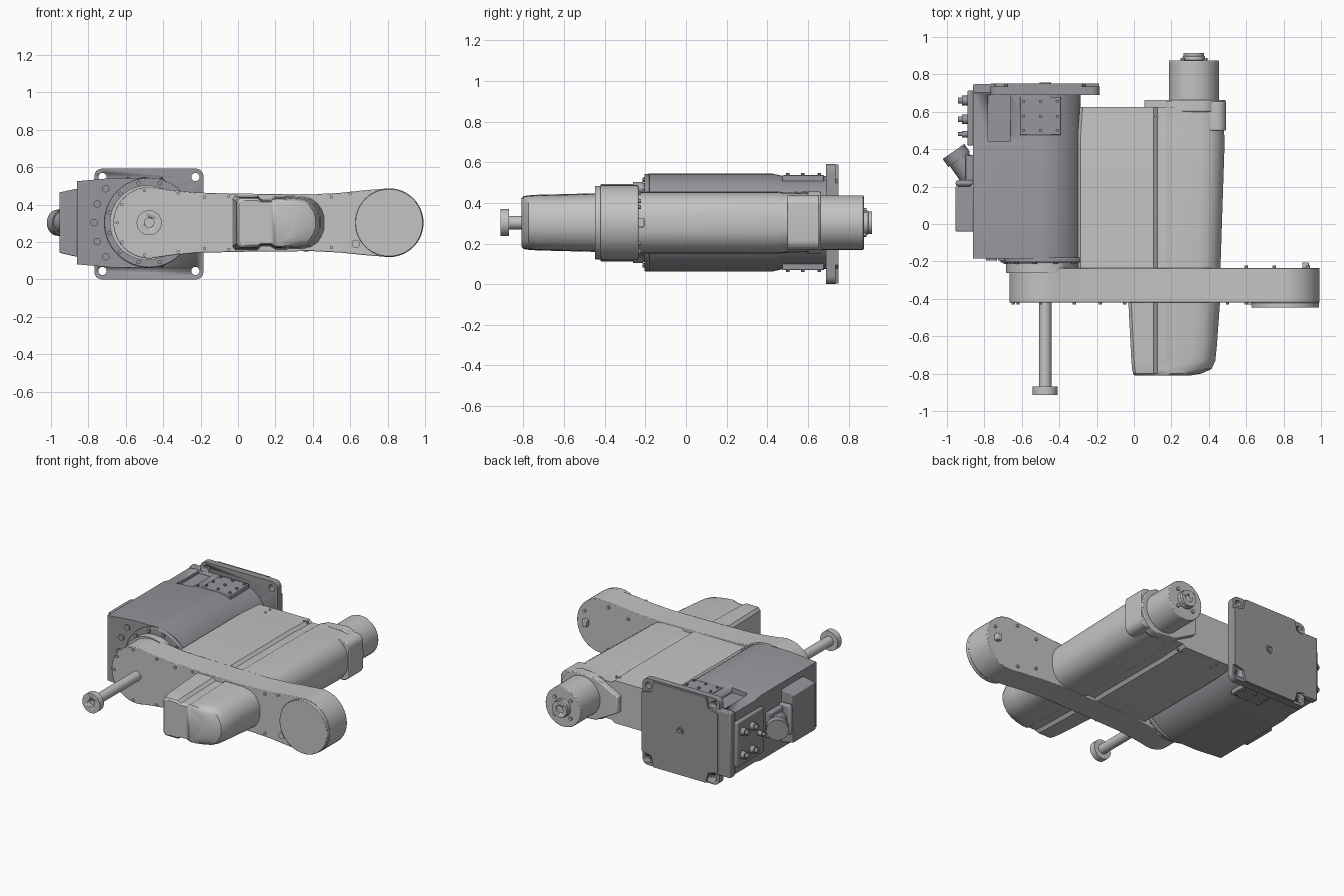
import bpy, bmesh, math
from mathutils import Vector

if bpy.data.objects.get("Cube"):
    bpy.data.objects.remove(bpy.data.objects["Cube"], do_unlink=True)


def material(name, rgb):
    m = bpy.data.materials.new(name)
    m.use_nodes = True
    m.diffuse_color = (*rgb, 1)
    m.node_tree.nodes["Principled BSDF"].inputs["Base Color"].default_value = (*rgb, 1)
    return m


LIGHT = material("light grey", (0.55, 0.55, 0.55))
DARK = material("dark grey", (0.31, 0.31, 0.335))
MID = 0.303          # height of the main axes
ROD_X = -0.475


def finish(name, bm, mat, bevel=0):
    bmesh.ops.recalc_face_normals(bm, faces=bm.faces)
    me = bpy.data.meshes.new(name)
    bm.to_mesh(me)
    bm.free()
    ob = bpy.data.objects.new(name, me)
    bpy.context.collection.objects.link(ob)
    me.materials.append(mat)
    if bevel:
        b = ob.modifiers.new("bevel", "BEVEL")
        b.width, b.segments, b.limit_method = bevel, 2, "ANGLE"
        b.angle_limit = math.radians(40)
    bpy.context.view_layer.objects.active = ob
    bpy.ops.object.select_all(action="DESELECT")
    ob.select_set(True)
    bpy.ops.object.shade_smooth_by_angle(angle=math.radians(32))
    return ob


def loft(name, sections, mat, bevel=0):
    """Skin a list of (y, xz outline) sections."""
    bm = bmesh.new()
    rings = [[bm.verts.new((x, y, z)) for x, z in pts] for y, pts in sections]
    n = len(rings[0])
    for a, b in zip(rings, rings[1:]):
        for i in range(n):
            j = (i + 1) % n
            bm.faces.new((a[i], a[j], b[j], b[i]))
    bm.faces.new(rings[0])
    bm.faces.new(rings[-1])
    return finish(name, bm, mat, bevel)


def prism(name, pts, y0, y1, mat, bevel=0):
    return loft(name, [(y0, pts), (y1, pts)], mat, bevel)


def arc(cx, cz, r, a0, a1, n=24):
    return [(cx + r * math.cos(math.radians(a0 + (a1 - a0) * i / n)),
             cz + r * math.sin(math.radians(a0 + (a1 - a0) * i / n))) for i in range(n + 1)]


def disc(name, x, z, r, y0, y1, mat, bevel=0, n=48):
    return prism(name, arc(x, z, r, 0, 360 - 360 / n, n - 1), y0, y1, mat, bevel)


def rounded(x0, x1, z0, z1, r):
    return (arc(x1 - r, z1 - r, r, 0, 90, 6) + arc(x0 + r, z1 - r, r, 90, 180, 6)
            + arc(x0 + r, z0 + r, r, 180, 270, 6) + arc(x1 - r, z0 + r, r, 270, 360, 6))


def box(name, x, y, z, mat, bevel=0):
    return prism(name, [(x[0], z[0]), (x[1], z[0]), (x[1], z[1]), (x[0], z[1])], *y, mat, bevel)


def rod(name, p, q, r, mat, n=20):
    """Cylinder between two points."""
    p, q = Vector(p), Vector(q)
    bm = bmesh.new()
    bmesh.ops.create_cone(bm, cap_ends=True, segments=n, radius1=r, radius2=r, depth=(q - p).length)
    turn = (q - p).to_track_quat("Z", "Y").to_matrix()
    bmesh.ops.rotate(bm, matrix=turn, verts=bm.verts)
    bmesh.ops.translate(bm, vec=(p + q) / 2, verts=bm.verts)
    return finish(name, bm, mat)


def drill(ob, cutters):
    for c in cutters:
        m = ob.modifiers.new("hole", "BOOLEAN")
        m.operation, m.object, m.solver = "DIFFERENCE", c, "EXACT"
        bpy.context.view_layer.objects.active = ob
        bpy.ops.object.modifier_apply(modifier=m.name)
        bpy.data.objects.remove(c, do_unlink=True)


# Base: block on the outer side, round on the inner side
def base_outline(k):
    round_side = [(min(x, -0.285), z) for x, z in arc(-0.50, MID, 0.242, 98, -98, 32)]
    pts = [(-0.86, 0.08), (-0.86, 0.525), (-0.66, 0.543)] + round_side + [(-0.66, 0.063)]
    return [(x, MID + (z - MID) * k) for x, z in pts]


base = loft("base_body", [(-0.185, base_outline(1)), (0.42, base_outline(1)),
                          (0.48, base_outline(0.945)), (0.70, base_outline(0.945))], DARK)
drill(base, [box("cutter", (-0.78, -0.66), (0.445, 0.69), (0.50, 0.60), DARK)])
box("base_back_edge", (-0.86, -0.74), (0.70, 0.748), (0.08, 0.525), DARK, 0.006)
disc("shoulder_ring", ROD_X, MID, 0.24, -0.205, -0.18, DARK, 0.006)
disc("shoulder_joint", ROD_X, MID, 0.195, -0.24, -0.20, DARK)
for i in range(12):
    a = math.radians(30 * i + 15)
    disc("ring_bolt", ROD_X + 0.218 * math.cos(a), MID + 0.218 * math.sin(a), 0.012, -0.215, -0.2, DARK, n=10)
for a in (142, 160, 180, 200, 218):
    a = math.radians(a)
    disc("face_bolt", ROD_X + 0.295 * math.cos(a), MID + 0.295 * math.sin(a), 0.02, -0.195, -0.18, DARK, n=12)

# Mounting flange with corner holes and a raised back plate
flange = prism("mounting_flange", rounded(-0.768, -0.185, 0, 0.592, 0.04), 0.69, 0.735, DARK)
drill(flange, [disc("cutter", x, z, 0.022, 0.6, 0.8, DARK, n=20)
               for x in (-0.725, -0.228) for z in (0.045, 0.547)])
c = 0.09
X0, X1, Z0, Z1 = -0.765, -0.188, 0.004, 0.588
prism("flange_back_plate", [(X0 + c, Z0), (X1 - c, Z0), (X1 - c * 0.8, Z0 + c * 0.8), (X1, Z0 + c),
                            (X1, Z1 - c), (X1 - c * 0.8, Z1 - c * 0.8), (X1 - c, Z1), (X0 + c, Z1),
                            (X0 + c * 0.8, Z1 - c * 0.8), (X0, Z1 - c), (X0, Z0 + c),
                            (X0 + c * 0.8, Z0 + c * 0.8)], 0.735, 0.75, DARK)
port = disc("back_port", ROD_X, MID, 0.03, 0.75, 0.756, DARK, n=20)
drill(port, [disc("cutter", ROD_X, MID, 0.017, 0.7, 0.8, DARK, n=20)])

# Access plates with screws above and below the base
for s in (1, -1):
    z = sorted((MID + s * 0.20, MID + s * 0.233))
    box("access_plate", (-0.61, -0.39), (0.475, 0.68), z, DARK, 0.004)
    for x in (-0.59, -0.50, -0.41):
        for y in (0.50, 0.575, 0.655):
            rod("plate_screw", (x, y, MID + s * 0.23), (x, y, MID + s * 0.243), 0.009, DARK, 8)

# Electrical parts on the outer side
prism("cable_box", [(-0.86, 0.12), (-0.86, 0.485), (-0.955, 0.465), (-0.955, 0.142)], -0.04, 0.20, DARK, 0.005)
box("cable_box_step", (-0.955, -0.86), (0.20, 0.235), (0.2, 0.41), DARK, 0.02)
rod("angled_connector", (-0.86, 0.24, MID), (-0.955, 0.375, MID), 0.062, DARK, 24)
rod("connector_collar", (-0.935, 0.345, MID), (-0.965, 0.388, MID), 0.07, DARK, 24)
box("connector_bracket", (-0.90, -0.86), (0.23, 0.37), (0.22, 0.39), DARK, 0.005)
box("socket_panel", (-0.89, -0.86), (0.42, 0.715), (0.15, 0.455), DARK, 0.006)
for y, z, r in ((0.56, 0.22, 0.026), (0.66, 0.22, 0.026), (0.56, 0.38, 0.026), (0.66, 0.38, 0.026), (0.48, 0.3, 0.018)):
    rod("socket", (-0.89, y, z), (-0.92, y, z), r, DARK, 16)
    rod("socket_tip", (-0.92, y, z), (-0.94, y, z), r * 0.6, DARK, 12)

# Front link: two round ends with a slim waist
lower = [(-0.36, 0.128), (-0.22, 0.142), (0.05, 0.148), (0.40, 0.151), (0.55, 0.143), (0.66, 0.131)]
link = (arc(ROD_X, MID, 0.191, 75, 285, 36) + lower + arc(0.808, MID, 0.184, -100, 100, 36)
        + [(x, 2 * MID - z) for x, z in reversed(lower)])
prism("front_link", link, -0.42, -0.235, LIGHT, 0.004)
disc("link_hub", ROD_X - 0.01, MID, 0.2, -0.262, -0.212, LIGHT)
disc("link_end_cap", 0.808, MID, 0.181, -0.447, -0.42, LIGHT, 0.003)
for x, z in ((-0.62, 0.40), (-0.645, 0.303), (-0.62, 0.20), (-0.50, 0.475), (-0.50, 0.13), (-0.32, 0.46), (-0.32, 0.147),
             (-0.18, 0.44), (-0.18, 0.165), (-0.05, 0.445), (-0.05, 0.16), (0.50, 0.44), (0.50, 0.17), (0.60, 0.46)):
    disc("link_screw", x, z, 0.009, -0.43, -0.42, LIGHT, n=8)
disc("link_plug", 0.63, 0.19, 0.022, -0.43, -0.42, LIGHT, n=16)
for x, z in ((0.6, 0.41), (0.6, 0.2), (0.75, 0.45), (0.75, 0.16), (0.93, 0.38)):
    disc("rear_screw", x, z, 0.01, -0.235, -0.222, LIGHT, n=8)
box("rear_lug", (0.9, 0.935), (-0.235, -0.205), (0.28, 0.325), LIGHT, 0.004)


# Housing: grooved top and bottom, rounded outer side
def housing(x0, x1, half, groove=0.018):
    top = [(x0, half - 0.02), (x0 + 0.015, half), (0.105, half), (0.125, half - groove),
           (0.175, half - groove), (0.20, half - 0.002), (x1 - 0.12, half - 0.004),
           (x1 - 0.07, half - 0.016), (x1 - 0.035, half - 0.04), (x1 - 0.012, half - 0.075), (x1, half - 0.11)]
    return [(x, MID + z) for x, z in top] + [(x, MID - z) for x, z in reversed(top)]


loft("arm_housing", [(-0.24, housing(-0.30, 0.462, 0.153)), (0.45, housing(-0.30, 0.485, 0.153)),
                     (0.48, housing(-0.30, 0.482, 0.150)), (0.625, housing(-0.29, 0.485, 0.146))], LIGHT)
loft("front_cover", [(-0.81, housing(0.005, 0.30, 0.118, 0.008)), (-0.80, housing(-0.005, 0.36, 0.130, 0.014)),
                     (-0.775, housing(-0.01, 0.415, 0.134)), (-0.73, housing(-0.014, 0.435, 0.137)),
                     (-0.65, housing(-0.018, 0.443, 0.139)), (-0.415, housing(-0.03, 0.46, 0.145))], LIGHT)

# Rear collar and motor
collar = arc(0.33, MID, 0.16, -75, 75, 20) + [(0.22, 0.445), (0.055, 0.36), (0.055, 0.25), (0.22, 0.161)]
prism("motor_plate", collar, 0.60, 0.664, LIGHT, 0.006)
prism("housing_rim", rounded(0.16, 0.492, 0.168, 0.438, 0.05), 0.50, 0.655, LIGHT, 0.005)
disc("motor", 0.32, MID, 0.134, 0.66, 0.875, LIGHT, 0.005)
disc("motor_hub", 0.32, MID, 0.06, 0.875, 0.897, LIGHT, 0.003, 32)
nose = disc("motor_nose", 0.32, MID, 0.055, 0.895, 0.915, LIGHT, 0, 32)
drill(nose, [disc("cutter", 0.32, MID, 0.028, 0.9, 1.0, LIGHT, n=24)])
for i in range(4):
    a = math.radians(45 + 90 * i)
    disc("motor_bolt", 0.32 + 0.085 * math.cos(a), MID + 0.085 * math.sin(a), 0.012, 0.87, 0.888, LIGHT, n=10)
for x, y in ((-0.17, 0.59), (-0.17, 0.54), (0.1, 0.575), (0.125, 0.575)):
    for s in (1, -1):
        rod("housing_screw", (x, y, MID + s * 0.14), (x, y, MID + s * 0.154), 0.007, LIGHT, 8)

# Output shaft with end nut
disc("output_shaft", ROD_X, MID, 0.033, -0.88, -0.41, LIGHT, 0, 32)
nut = disc("shaft_nut", ROD_X, MID, 0.067, -0.913, -0.87, LIGHT, 0, 32)
drill(nut, [disc("cutter", ROD_X, MID, 0.026, -1.0, -0.885, LIGHT, n=24)])
